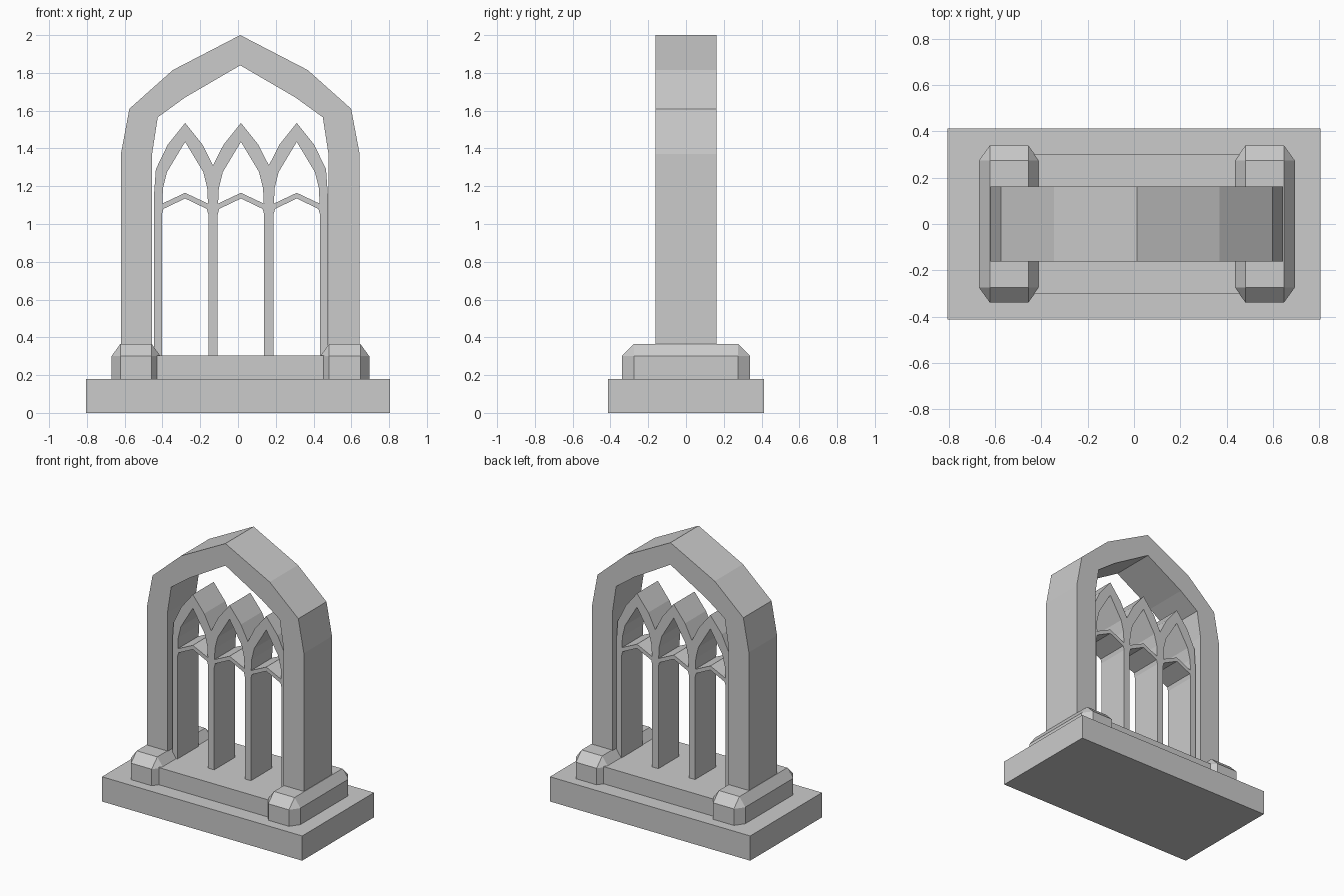
import bpy
import bmesh
from mathutils import Matrix

if "Cube" in bpy.data.objects:
    bpy.data.objects.remove(bpy.data.objects["Cube"])


def add_mesh(name, bm):
    bmesh.ops.recalc_face_normals(bm, faces=bm.faces)
    mesh = bpy.data.meshes.new(name)
    bm.to_mesh(mesh)
    bm.free()
    obj = bpy.data.objects.new(name, mesh)
    bpy.context.collection.objects.link(obj)
    return obj


def box(name, x0, x1, half_y, z0, z1):
    bm = bmesh.new()
    m = (Matrix.Translation(((x0 + x1) / 2, 0, (z0 + z1) / 2))
         @ Matrix.Diagonal((x1 - x0, 2 * half_y, z1 - z0, 1)))
    bmesh.ops.create_cube(bm, size=1, matrix=m)
    return add_mesh(name, bm)


def panel(name, outlines, half_y):
    """Extrude front-view (x, z) outlines along y; inner outlines become holes."""
    curve = bpy.data.curves.new(name, 'CURVE')
    curve.dimensions = '2D'
    curve.fill_mode = 'BOTH'
    curve.extrude = half_y
    for pts in outlines:
        s = curve.splines.new('POLY')
        s.points.add(len(pts) - 1)
        for p, (x, z) in zip(s.points, pts):
            p.co = (x, z, 0, 1)
        s.use_cyclic_u = True
    tmp = bpy.data.objects.new(name + "_outline", curve)
    bpy.context.collection.objects.link(tmp)
    deps = bpy.context.evaluated_depsgraph_get()
    mesh = bpy.data.meshes.new_from_object(tmp.evaluated_get(deps))
    bpy.data.objects.remove(tmp)
    bm = bmesh.new()
    bm.from_mesh(mesh)
    bpy.data.meshes.remove(mesh)
    bmesh.ops.remove_doubles(bm, verts=bm.verts, dist=0.0005)
    bmesh.ops.transform(bm, verts=bm.verts, matrix=Matrix.Rotation(1.5707963, 4, 'X'))
    for f in bm.faces:
        f.smooth = False
    return add_mesh(name, bm)


def plinth(name, cx):
    """Block with chamfered vertical and top edges."""
    bm = bmesh.new()
    for sx in (-1, 1):
        for sy in (-1, 1):
            for z in (0.18, 0.30):
                bm.verts.new((cx + sx * 0.13, sy * 0.275, z))
                bm.verts.new((cx + sx * 0.083, sy * 0.34, z))
            bm.verts.new((cx + sx * 0.083, sy * 0.275, 0.365))
    bmesh.ops.convex_hull(bm, input=bm.verts)
    bmesh.ops.dissolve_limit(bm, angle_limit=0.02, verts=bm.verts, edges=bm.edges)
    return add_mesh(name, bm)


def mirrored(cx, left):
    """Left-hand points up to the centre line, then their mirror image."""
    return left + [(2 * cx - x, z) for x, z in reversed(left) if abs(x - cx) > 1e-4]


# Base slab, raised step and column plinths
box("base_slab", -0.806, 0.806, 0.413, 0, 0.18)
box("step", -0.45, 0.475, 0.30, 0.18, 0.305)
plinth("left_plinth", -0.54)
plinth("right_plinth", 0.565)

# Main pointed arch with its columns
c = 0.012
outer = mirrored(c, [(-0.62, 0.34), (-0.62, 1.37), (-0.575, 1.61), (-0.345, 1.815), (c, 2.0)])
inner = mirrored(c, [(-0.455, 0.34), (-0.455, 1.37), (-0.425, 1.565), (-0.28, 1.67), (c, 1.84)])
panel("main_arch", [outer + inner[::-1]], 0.162)

# Window tracery: three bays with pointed heads and a cross bar
centres = (-0.28, 0.0155, 0.311)
crown = [(-0.445, 0.30), (-0.445, 1.15), (-0.435, 1.29)]
for i, cx in enumerate(centres):
    crown += [(cx - 0.092, 1.42), (cx, 1.535), (cx + 0.092, 1.42)]
    if i < 2:
        crown.append((cx + 0.148, 1.31))
crown += [(0.466, 1.29), (0.476, 1.15), (0.476, 0.30)]
feet = []
for cx in reversed(centres):
    feet += mirrored(cx, [(cx - 0.123, 0.30), (cx - 0.123, 1.05),
                          (cx - 0.115, 1.08), (cx, 1.135)])[::-1]
lights = [mirrored(cx, [(cx, 1.165), (cx - 0.121, 1.108), (cx - 0.117, 1.19),
                        (cx - 0.096, 1.275), (cx, 1.435)][1:])
          + [(cx, 1.165)] for cx in centres]
panel("window_tracery", [crown + feet] + lights, 0.12)
